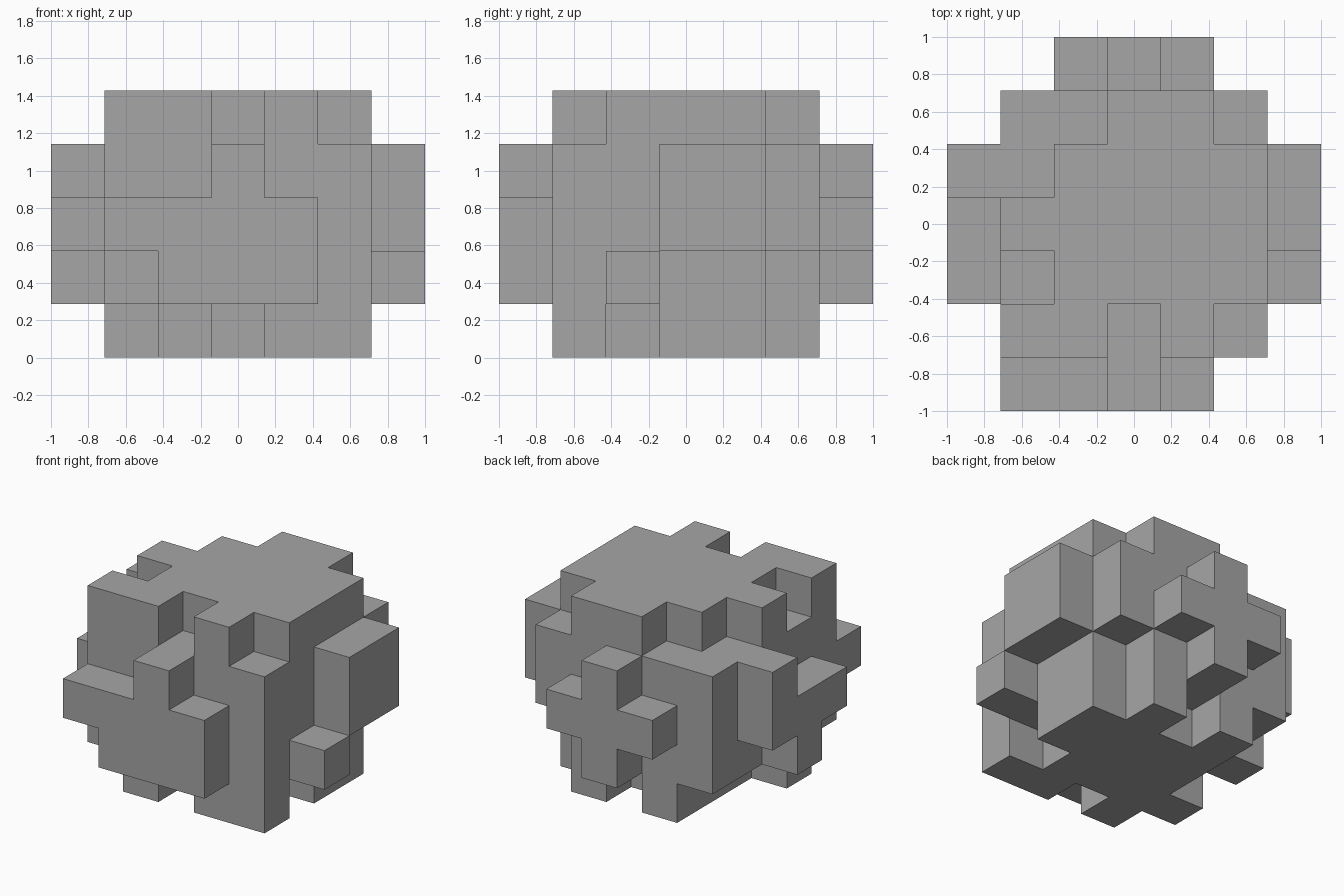
import bpy
import bmesh
from mathutils import Vector

cube = bpy.data.objects.get("Cube")
if cube:
    bpy.data.objects.remove(cube, do_unlink=True)

UNIT = 2 / 7

# Floor plans of the block, lowest layer first; rows run back to front, columns along x
LAYERS = [
    ["       ",
     "  # #  ",
     "  #### ",
     "  #### ",
     " ####  ",
     "  # ## ",
     "       "],
    ["   #   ",
     " ####  ",
     " ##### ",
     "###### ",
     " ######",
     " ##### ",
     "  ###  "],
    ["  ###  ",
     " ##### ",
     "#######",
     "#######",
     "###### ",
     " ##### ",
     " ####  "],
    ["   #   ",
     " ##### ",
     "#######",
     " ######",
     " ##### ",
     " ##### ",
     "   #   "],
    ["       ",
     "   ##  ",
     "  #### ",
     " ##### ",
     "  #### ",
     " ## #  ",
     "       "],
]

cells = {(i, j, k)
         for k, layer in enumerate(LAYERS)
         for j, row in enumerate(reversed(layer))
         for i, mark in enumerate(row) if mark == "#"}

# Material
grey = bpy.data.materials.new("plain_grey")
grey.use_nodes = True
colour = (0.38, 0.38, 0.38, 1)
grey.diffuse_color = colour
grey.node_tree.nodes["Principled BSDF"].inputs["Base Color"].default_value = colour

# Outer skin: one square wherever a filled cell meets empty space
bm = bmesh.new()
corners = {}


def corner(point):
    key = tuple(round(c) for c in point)
    if key not in corners:
        x, y, z = key
        corners[key] = bm.verts.new((x * UNIT - 1, y * UNIT - 1, z * UNIT))
    return corners[key]


half = Vector((0.5, 0.5, 0.5))
for cell in cells:
    for axis in range(3):
        for sign in (-1, 1):
            n = Vector((0, 0, 0))
            n[axis] = sign
            if tuple(int(c + d) for c, d in zip(cell, n)) in cells:
                continue
            u = Vector((0, 0, 0))
            u[(axis + 1) % 3] = 0.5
            v = n.cross(u)
            mid = Vector(cell) + half + n * 0.5
            bm.faces.new([corner(mid + s * u + t * v)
                          for s, t in ((-1, -1), (1, -1), (1, 1), (-1, 1))])

# Merge the squares into clean flat faces
bmesh.ops.dissolve_limit(bm, angle_limit=0.01, verts=bm.verts[:], edges=bm.edges[:])

mesh = bpy.data.meshes.new("interlocking_block")
bm.to_mesh(mesh)
bm.free()
mesh.materials.append(grey)
block = bpy.data.objects.new("interlocking_block", mesh)
bpy.context.collection.objects.link(block)
